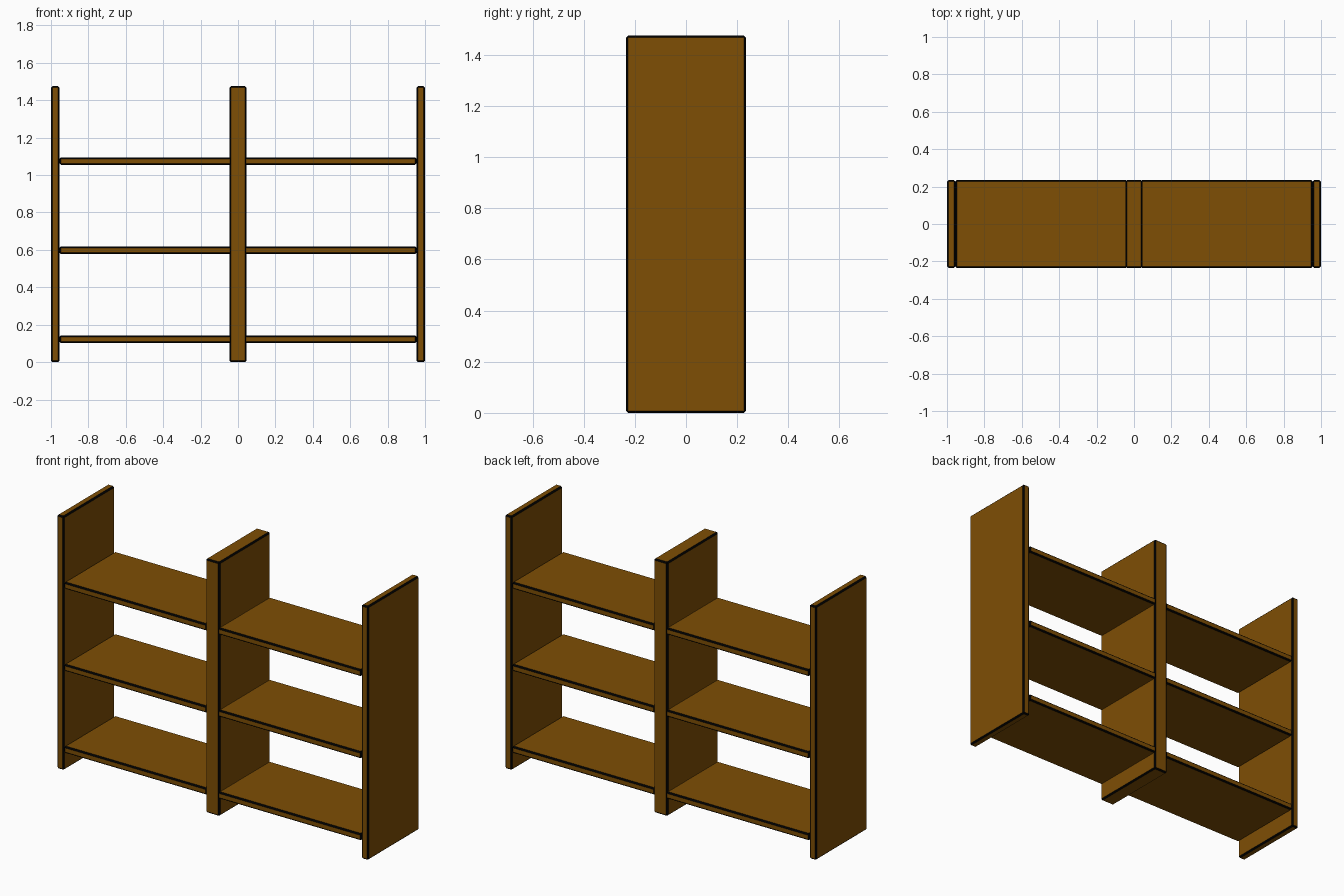
import bpy

if "Cube" in bpy.data.objects:
    bpy.data.objects.remove(bpy.data.objects["Cube"])


def flat(name, colour):
    mat = bpy.data.materials.new(name)
    mat.diffuse_color = (*colour, 1)
    mat.use_nodes = True
    mat.node_tree.nodes["Principled BSDF"].inputs["Base Color"].default_value = mat.diffuse_color
    return mat


wood = flat("brown wood", (0.21, 0.077, 0.0015))
trim = flat("black edge", (0.0, 0.0, 0.0))


def board(name, x0, x1, z0, z1, depth=0.47):
    """Flat brown board with black chamfered edges, centred on y = 0."""
    bpy.ops.mesh.primitive_cube_add(size=1, location=((x0 + x1) / 2, 0, (z0 + z1) / 2))
    ob = bpy.context.object
    ob.name = name
    ob.scale = (x1 - x0, depth, z1 - z0)
    bpy.ops.object.transform_apply(location=False, rotation=False, scale=True)
    ob.data.materials.append(wood)
    ob.data.materials.append(trim)
    bevel = ob.modifiers.new("black chamfer", 'BEVEL')
    bevel.width = 0.008
    bevel.segments = 1
    bevel.material = 1
    return ob


# Upright panels
HEIGHT = 1.475
board("left_side_panel", -1.0, -0.955, 0, HEIGHT)
board("right_side_panel", 0.955, 1.0, 0, HEIGHT)
board("centre_divider", -0.045, 0.045, 0, HEIGHT)

# Three shelves in each bay
for level, z in zip(("lower", "middle", "upper"), (0.102, 0.578, 1.055)):
    board(f"{level}_shelf_left", -0.955, -0.035, z, z + 0.04)
    board(f"{level}_shelf_right", 0.035, 0.955, z, z + 0.04)
